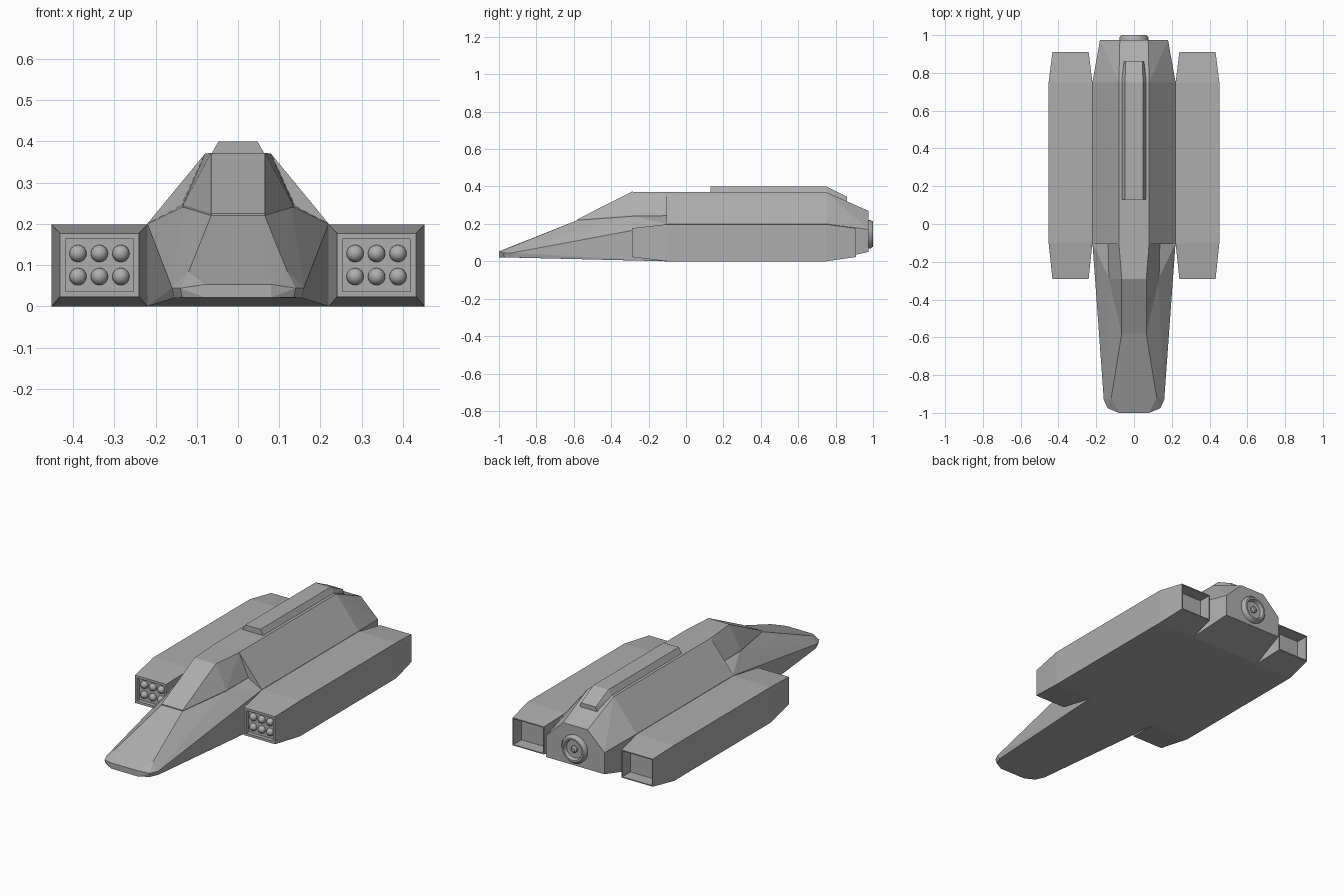
import bpy
import bmesh
import math
from mathutils import Matrix

cube = bpy.data.objects.get("Cube")
if cube:
    bpy.data.objects.remove(cube, do_unlink=True)

grey = bpy.data.materials.new("hull_grey")
grey.use_nodes = True
grey.diffuse_color = (0.42, 0.42, 0.42, 1)
grey.node_tree.nodes["Principled BSDF"].inputs["Base Color"].default_value = (0.42, 0.42, 0.42, 1)


def finish(bm, name, smooth=False):
    """Turn a bmesh into a named grey object."""
    bmesh.ops.recalc_face_normals(bm, faces=bm.faces[:])
    mesh = bpy.data.meshes.new(name)
    bm.to_mesh(mesh)
    bm.free()
    mesh.materials.append(grey)
    obj = bpy.data.objects.new(name, mesh)
    bpy.context.collection.objects.link(obj)
    if smooth:
        bpy.ops.object.select_all(action="DESELECT")
        obj.select_set(True)
        bpy.context.view_layer.objects.active = obj
        bpy.ops.object.shade_smooth_by_angle(angle=math.radians(40))
    return obj


def faceted(points):
    """Convex flat-sided solid around the points."""
    bm = bmesh.new()
    for p in points:
        bm.verts.new(p)
    bmesh.ops.convex_hull(bm, input=bm.verts[:])
    bmesh.ops.dissolve_limit(bm, angle_limit=math.radians(1),
                             verts=bm.verts[:], edges=bm.edges[:])
    return bm


def both_sides(points):
    return [(s * x, y, z) for s in (1, -1) for x, y, z in points]


def section(y, outline):
    return [(x, y, z) for x, z in outline]


# Main hull: constant six-sided section with a tapered tail
middle = [(0.22, 0), (0.22, 0.2), (0.08, 0.37)]
tail = [(0.18, 0.05), (0.18, 0.17), (0.075, 0.27)]
finish(faceted(both_sides(section(-0.105, middle) + section(0.75, middle)
                          + section(0.975, tail))), "main_hull")

# Nose wedge with a clipped tip
nose = [(0.22, -0.1, 0), (0.22, -0.1, 0.2), (0.135, -0.1, 0.245),
        (0.13, -0.29, 0.243), (0.065, -0.58, 0.22),
        (0.12, -0.92, 0.083), (0.16, -0.93, 0.045),
        (0.14, -0.975, 0.044), (0.08, -1, 0.053),
        (0.155, -0.92, 0.02), (0.135, -0.97, 0.021), (0.08, -1, 0.021)]
finish(faceted(both_sides(nose)), "nose")

# Cockpit canopy
canopy = [(0.065, -0.58, 0.215), (0.065, -0.58, 0.225),
          (0.133, -0.29, 0.235), (0.133, -0.29, 0.247),
          (0.137, -0.1, 0.235), (0.137, -0.1, 0.247),
          (0.065, -0.29, 0.372), (0.08, -0.1, 0.37)]
finish(faceted(both_sides(canopy)), "canopy")

# Raised spine: flat run, then a drop that follows the tail
low, high = [(0.067, 0.365), (0.047, 0.4)], [(0.055, 0.315), (0.045, 0.345)]
finish(faceted(both_sides(section(0.13, low) + section(0.75, low))), "spine")
finish(faceted(both_sides(section(0.75, low) + section(0.86, high))), "spine_tail")


def recess(bm, direction, border, depth):
    """Inset the end face that looks along direction and push it inward."""
    bm.normal_update()
    face = max(bm.faces, key=lambda f: direction * f.normal.y)
    bmesh.ops.inset_individual(bm, faces=[face], thickness=border)
    inner = bmesh.ops.extrude_discrete_faces(bm, faces=[face])["faces"][0]
    for v in inner.verts:
        v.co.y -= direction * depth


def rectangle(x0, x1, z0, z1):
    return [(x, z) for x in (x0, x1) for z in (z0, z1)]


# Side pods with a rocket tray in front and an open exhaust behind
for side, label in ((1, "left"), (-1, "right")):
    wide = rectangle(0.22, 0.452, 0, 0.198)
    narrow = rectangle(0.24, 0.432, 0.023, 0.177)
    points = (section(-0.29, narrow) + section(-0.1, wide)
              + section(0.75, wide) + section(0.91, narrow))
    bm = faceted([(side * x, y, z) for x, y, z in points])
    bmesh.ops.recalc_face_normals(bm, faces=bm.faces[:])
    recess(bm, -1, 0.019, 0.022)
    recess(bm, 1, 0.008, 0.07)
    finish(bm, label + "_pod")

    # Rocket heads, three across and two high
    bm = bmesh.new()
    for column in (-1, 0, 1):
        for row in (-1, 1):
            place = Matrix.Translation((side * (0.336 + column * 0.052), -0.268,
                                        0.1 + row * 0.028))
            turn = Matrix.Rotation(math.pi / 2, 4, "X")
            bmesh.ops.create_uvsphere(bm, u_segments=16, v_segments=10,
                                      radius=0.021, matrix=place @ turn)
    finish(bm, label + "_rocket_heads", smooth=True)


def lathe(name, profile, z):
    """Spin (radius, y) points around the long axis."""
    bm = bmesh.new()
    verts = [bm.verts.new((r, y, z)) for r, y in profile]
    edges = [bm.edges.new(pair) for pair in zip(verts, verts[1:])]
    bmesh.ops.spin(bm, geom=verts + edges, cent=(0, 0, z), axis=(0, 1, 0),
                   angle=math.tau, steps=24)
    bmesh.ops.remove_doubles(bm, verts=bm.verts[:], dist=0.0001)
    finish(bm, name, smooth=True)


# Tail thruster: ring, dish and central nub
lathe("thruster_ring", [(0, 0.96), (0.077, 0.96), (0.077, 0.987), (0.066, 1),
                        (0.056, 1), (0.05, 0.98), (0, 0.978)], 0.145)
lathe("thruster_nub", [(0, 0.97), (0.018, 0.97), (0.018, 0.988),
                       (0.01, 0.995), (0, 0.995)], 0.145)
